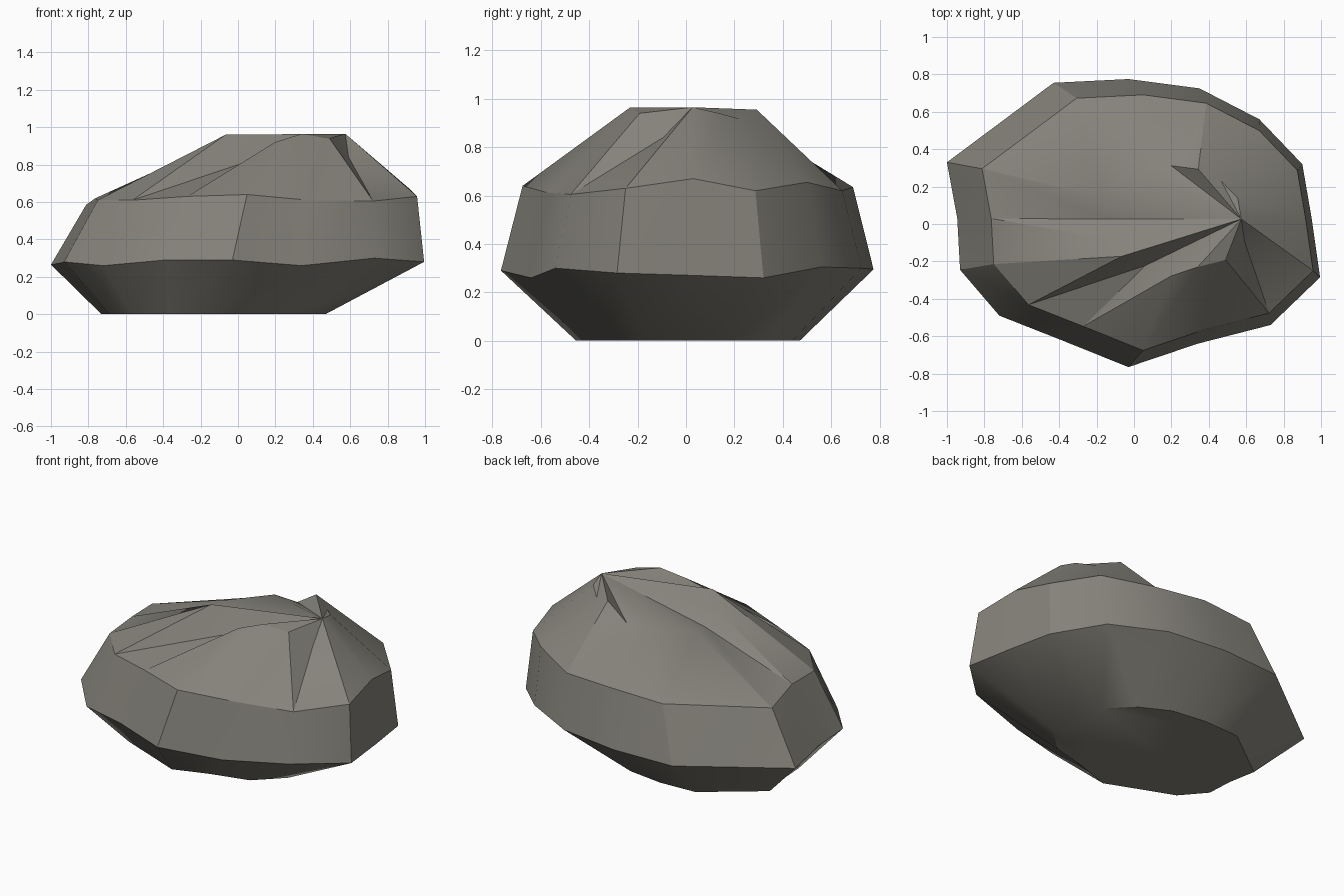
import bpy
import bmesh
import math

default_cube = bpy.data.objects.get("Cube")
if default_cube:
    bpy.data.objects.remove(default_cube, do_unlink=True)

# Outline of the boulder at its widest level, seen from above
OUTLINE = [
    (-1, .33), (-.43, .755), (-.03, .775), (.35, .725), (.67, .56),
    (.9, .32), (.95, .03), (.995, -.285), (.73, -.54), (.34, -.64),
    (-.03, -.765), (-.39, -.62), (-.72, -.49), (-.93, -.245), (-.945, .03),
]
COUNT = len(OUTLINE)
PEAK = 6  # outline corner whose top point is the hub of the crown

# Corner heights of each level
FLOOR = [0] * COUNT
GIRTH = [.265, .29, .295, .3, .305, .26, .27, .28, .3, .26, .29, .29, .26, .28, .275]
SHOULDER = [.585, .62, .635, .62, .655, .62, .67, .63, .605, .61, .64, .63, .61, .61, .62]
CROWN = [.84, .87, .86, .955, .915, .94, .965, .84, .94, .965, .92, .82, .96, .9, .82]


def make_material(name, colour):
    material = bpy.data.materials.new(name)
    material.use_nodes = True
    material.diffuse_color = colour
    shader = material.node_tree.nodes["Principled BSDF"]
    shader.inputs["Base Color"].default_value = colour
    shader.inputs["Roughness"].default_value = .9
    return material


def add_ring(bm, scale, shift_x, shift_y, heights):
    """Scaled and shifted copy of the outline with its own corner heights."""
    return [
        bm.verts.new((x * scale + shift_x, y * scale + shift_y, z))
        for (x, y), z in zip(OUTLINE, heights)
    ]


def join_rings(bm, lower, upper):
    """Wall of triangles, every quad split along the same diagonal."""
    for i in range(COUNT):
        j = (i + 1) % COUNT
        bm.faces.new((lower[i], lower[j], upper[i]))
        bm.faces.new((lower[j], upper[j], upper[i]))


def fan_cap(bm, ring, hub):
    """Close the top with triangles that spread from one corner."""
    for step in range(1, COUNT - 1):
        a = ring[(hub + step) % COUNT]
        b = ring[(hub + step + 1) % COUNT]
        bm.faces.new((ring[hub], a, b))


# Four stacked levels, undercut at the base and leaning toward the peak
bm = bmesh.new()
base = add_ring(bm, .6, -.13, .005, FLOOR)
girth = add_ring(bm, 1, 0, 0, GIRTH)
shoulder = add_ring(bm, .887, .075, .003, SHOULDER)
crown = add_ring(bm, .383, .21, .015, CROWN)

for lower, upper in ((base, girth), (girth, shoulder), (shoulder, crown)):
    join_rings(bm, lower, upper)
bm.faces.new(base)
fan_cap(bm, crown, PEAK)
bmesh.ops.recalc_face_normals(bm, faces=bm.faces[:])

mesh = bpy.data.meshes.new("boulder")
bm.to_mesh(mesh)
bm.free()
boulder = bpy.data.objects.new("boulder", mesh)
bpy.context.collection.objects.link(boulder)
mesh.materials.append(make_material("warm grey stone", (.235, .225, .195, 1)))

# Soft facets with crisp ridges
bpy.ops.object.select_all(action="DESELECT")
boulder.select_set(True)
bpy.context.view_layer.objects.active = boulder
bpy.ops.object.shade_smooth_by_angle(angle=math.radians(30))
